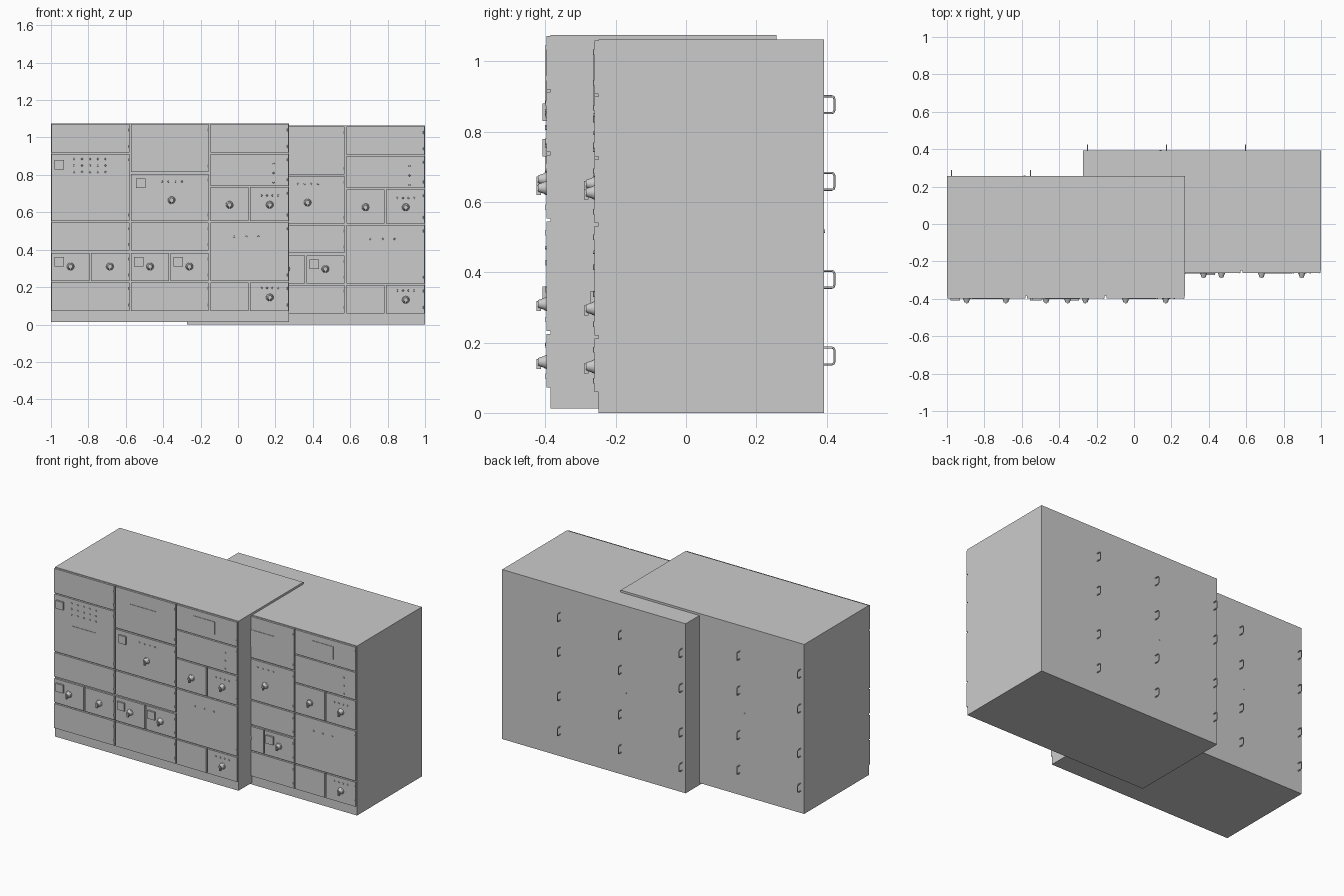
import bpy, bmesh, math
from mathutils import Matrix, Vector

if "Cube" in bpy.data.objects:
    bpy.data.objects.remove(bpy.data.objects["Cube"])

# The two cabinets are identical; the second is shifted right, back and slightly down
CABINETS = {"left": Vector((0, 0, 0)), "right": Vector((0.727, 0.136, -0.013))}
BODY_FRONT, FRONT, BACK = -0.385, -0.397, 0.257
FACE_ROT = Matrix.Rotation(math.pi / 2, 4, 'X')      # local +z turned to face -y


def link(name, mesh, loc):
    ob = bpy.data.objects.new(name, mesh)
    ob.location = loc
    bpy.context.collection.objects.link(ob)
    return ob


def add_box(bm, x0, x1, y0, y1, z0, z1):
    m = Matrix.Translation(((x0 + x1) / 2, (y0 + y1) / 2, (z0 + z1) / 2))
    bmesh.ops.create_cube(bm, size=1, matrix=m @ Matrix.Diagonal((x1 - x0, y1 - y0, z1 - z0, 1)))


def add_cone(bm, x, y, z, r1, r2, depth, seg=16, rot=FACE_ROT):
    m = Matrix.Translation((x, y, z)) @ rot @ Matrix.Translation((0, 0, depth / 2))
    bmesh.ops.create_cone(bm, cap_ends=True, segments=seg, radius1=r1, radius2=r2,
                          depth=depth, matrix=m)


def finish(bm, name, smooth=False):
    me = bpy.data.meshes.new(name)
    if smooth:
        for f in bm.faces:
            f.smooth = len(f.verts) == 4
        for e in bm.edges:
            if len(e.link_faces) == 2 and e.calc_face_angle(0) > math.radians(40):
                e.smooth = False
    bm.to_mesh(me)
    bm.free()
    return me


parts = []          # (name, mesh, local positions)
ORIGIN = [Vector((0, 0, 0))]

# Cabinet body
bm = bmesh.new()
add_box(bm, -1.0, 0.273, BODY_FRONT, BACK, 0.013, 1.076)
parts.append(("cabinet_body", finish(bm, "cabinet_body"), ORIGIN))

# Door and drawer fronts: per column, rows of (z0, z1, number of drawers)
COLUMNS = [
    (-0.997, -0.581, [(0.92, 1.072, 1), (0.553, 0.913, 1), (0.395, 0.545, 1),
                      (0.233, 0.383, 2), (0.072, 0.225, 1)]),
    (-0.573, -0.157, [(0.815, 1.072, 1), (0.553, 0.806, 1), (0.395, 0.545, 1),
                      (0.233, 0.383, 2), (0.072, 0.225, 1)]),
    (-0.148, 0.270, [(0.92, 1.072, 1), (0.742, 0.913, 1), (0.553, 0.734, 2),
                     (0.233, 0.545, 1), (0.072, 0.225, 2)]),
]
bm = bmesh.new()
hinges = bmesh.new()
for x0, x1, rows in COLUMNS:
    for z0, z1, n in rows:
        w = (x1 - x0 + 0.008) / n
        for i in range(n):
            add_box(bm, x0 + i * w, x0 + (i + 1) * w - 0.008, FRONT, BODY_FRONT, z0, z1)
        # Hinge barrels on the right edge
        for z in (z0 + 0.025, z1 - 0.04):
            add_cone(hinges, x1 - 0.004, FRONT, z, 0.003, 0.003, 0.015, 8, Matrix())
parts.append(("front_panels", finish(bm, "front_panels"), ORIGIN))
parts.append(("hinges", finish(hinges, "hinges", True), ORIGIN))

# Square meters with a raised frame and sunken face
bm = bmesh.new()
for x, z in [(-0.955, 0.855), (-0.52, 0.755), (-0.955, 0.335), (-0.53, 0.335), (-0.32, 0.335)]:
    add_box(bm, x - 0.025, x + 0.025, FRONT - 0.011, FRONT, z - 0.025, z + 0.025)
parts.append(("square_meters", finish(bm, "square_meters"), ORIGIN))

# Display screens
bm = bmesh.new()
for x0, x1, z0, z1 in [(-0.476, -0.29, 0.885, 0.99), (-0.03, 0.117, 0.955, 1.035),
                       (-0.87, -0.71, 0.645, 0.745)]:
    add_box(bm, x0, x1, FRONT - 0.003, FRONT, z0, z1)
parts.append(("display_screens", finish(bm, "display_screens"), ORIGIN))

# Indicator lamps: rows of (first x, z, count, spacing)
bm = bmesh.new()
LAMPS = [(-0.876, 0.885, 5, 0.042), (-0.876, 0.85, 5, 0.042), (-0.876, 0.815, 5, 0.042),
         (-0.407, 0.765, 4, 0.036), (-0.02, 0.47, 3, 0.065),
         (0.125, 0.69, 4, 0.03), (0.125, 0.195, 4, 0.03),
         (0.19, 0.86, 1, 0), (0.19, 0.81, 1, 0), (0.19, 0.76, 1, 0)]
for x, z, n, step in LAMPS:
    for i in range(n):
        add_cone(bm, x + i * step, FRONT, z, 0.005, 0.004, 0.004, 10)
parts.append(("indicator_lamps", finish(bm, "indicator_lamps", True), ORIGIN))

# Rotary switch: tapered boss with a thin grip
bm = bmesh.new()
add_cone(bm, 0, 0, 0, 0.02, 0.018, 0.006, 20)
add_cone(bm, 0, -0.006, 0, 0.017, 0.011, 0.018, 20)
add_box(bm, -0.004, 0.004, -0.029, -0.016, -0.02, 0.008)
KNOBS = [(-0.895, 0.31), (-0.685, 0.31), (-0.47, 0.31), (-0.26, 0.31),
         (-0.355, 0.665), (-0.045, 0.64), (0.17, 0.64), (0.17, 0.145)]
parts.append(("rotary_switch", finish(bm, "rotary_switch", True),
              [Vector((x, FRONT, z)) for x, z in KNOBS]))

# Back door handle: thin rod swept along a rounded U
curve = bpy.data.curves.new("handle_path", 'CURVE')
curve.dimensions = '3D'
curve.bevel_depth, curve.bevel_resolution = 0.003, 2
curve.use_fill_caps = True
path = [(-0.003, 0.024), (0.022, 0.024), (0.027, 0.022), (0.029, 0.017)]
path += [(y, -z) for y, z in reversed(path)]
sp = curve.splines.new('POLY')
sp.points.add(len(path) - 1)
for p, (y, z) in zip(sp.points, path):
    p.co = (0, y, z, 1)
tmp = bpy.data.objects.new("handle_path", curve)
bpy.context.collection.objects.link(tmp)
bpy.context.view_layer.update()
handle = bpy.data.meshes.new_from_object(tmp.evaluated_get(bpy.context.evaluated_depsgraph_get()))
bpy.data.objects.remove(tmp)
parts.append(("back_handle", handle, [Vector((x, BACK, z)) for x in (-0.975, -0.553, -0.13)
                                      for z in (0.89, 0.672, 0.393, 0.175)]))

# Back door lock
bm = bmesh.new()
add_cone(bm, 0, 0, 0, 0.005, 0.005, 0.003, 10, Matrix.Rotation(-math.pi / 2, 4, 'X'))
parts.append(("back_lock", finish(bm, "back_lock", True), [Vector((-0.585, BACK, 0.53))]))

# Place every part on both cabinets
for side, offset in CABINETS.items():
    for name, mesh, spots in parts:
        for i, p in enumerate(spots):
            suffix = f"_{i + 1}" if len(spots) > 1 else ""
            link(f"{side}_{name}{suffix}", mesh, p + offset)
